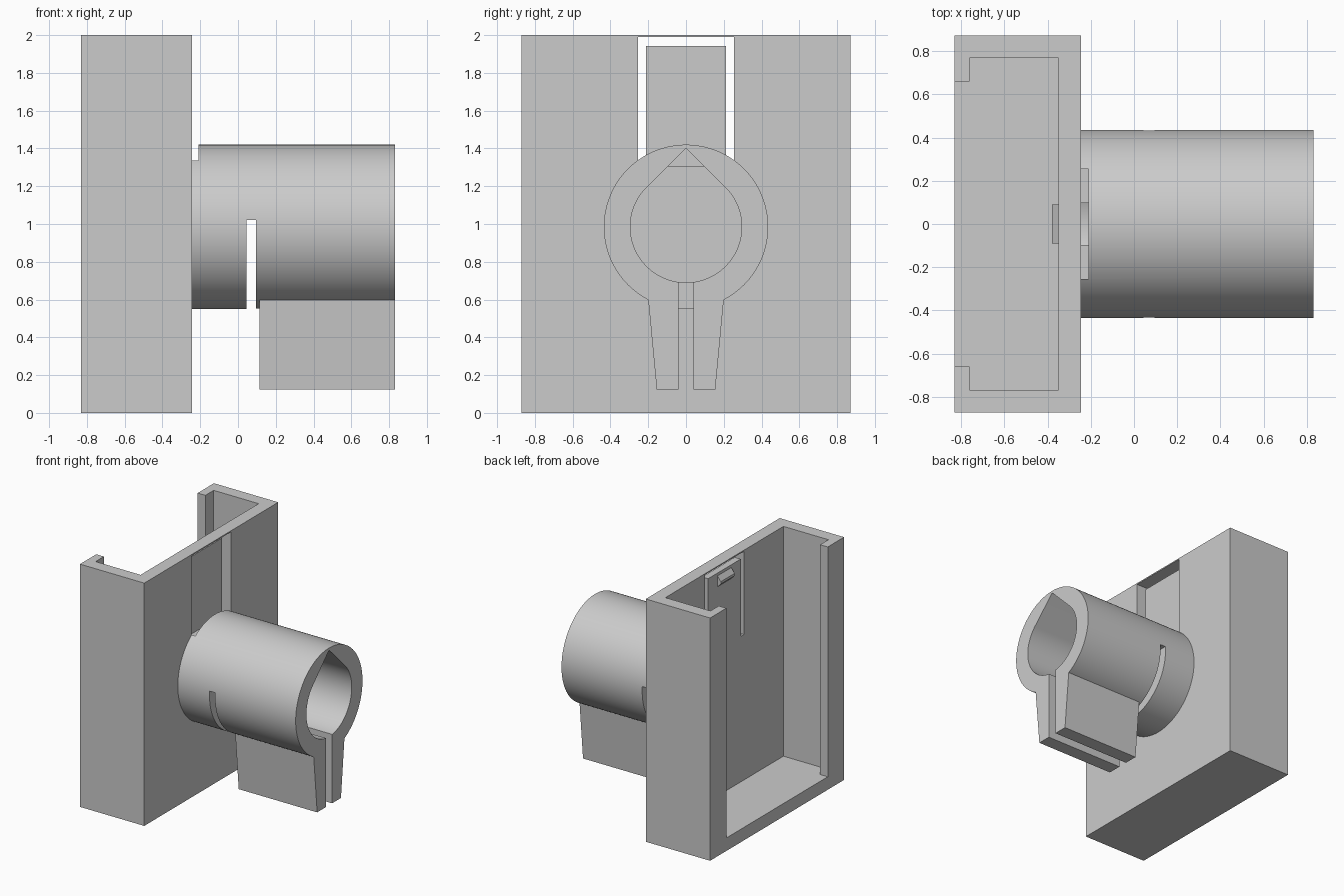
import bpy, bmesh, math

if "Cube" in bpy.data.objects:
    bpy.data.objects.remove(bpy.data.objects["Cube"])

grey = bpy.data.materials.new("grey plastic")
grey.diffuse_color = (0.6, 0.6, 0.6, 1)
grey.use_nodes = True
grey.node_tree.nodes["Principled BSDF"].inputs["Base Color"].default_value = grey.diffuse_color


def prism(name, profile, axis, a, b):
    """Extrude a closed 2D profile along x (profile = y,z), y (x,z) or z (x,y)."""
    place = {"x": lambda p, t: (t, p[0], p[1]),
             "y": lambda p, t: (p[0], t, p[1]),
             "z": lambda p, t: (p[0], p[1], t)}[axis]
    bm = bmesh.new()
    low = [bm.verts.new(place(p, a)) for p in profile]
    high = [bm.verts.new(place(p, b)) for p in profile]
    n = len(profile)
    bm.faces.new(low)
    bm.faces.new(high)
    for i in range(n):
        j = (i + 1) % n
        bm.faces.new((low[i], low[j], high[j], high[i]))
    bmesh.ops.recalc_face_normals(bm, faces=bm.faces)
    mesh = bpy.data.meshes.new(name)
    bm.to_mesh(mesh)
    bm.free()
    mesh.materials.append(grey)
    ob = bpy.data.objects.new(name, mesh)
    bpy.context.collection.objects.link(ob)
    return ob


def box(name, x0, x1, y0, y1, z0, z1):
    return prism(name, [(x0, y0), (x1, y0), (x1, y1), (x0, y1)], "z", z0, z1)


def arc(r, start, end, n):
    """Points around the tube axis, angles in degrees."""
    angles = [math.radians(start + (end - start) * i / n) for i in range(n + 1)]
    return [(r * math.cos(t), AXIS + r * math.sin(t)) for t in angles]


def combine(target, other, operation):
    mod = target.modifiers.new("combine", "BOOLEAN")
    mod.operation = operation
    mod.solver = "EXACT"
    mod.object = other
    bpy.context.view_layer.objects.active = target
    bpy.ops.object.modifier_apply(modifier=mod.name)
    bpy.data.objects.remove(other)


AXIS = 0.985           # height of the tube axis
BACK, FACE, INNER, END = -0.83, -0.244, -0.35, 0.83

# Slide-on bracket: box with a T-shaped cavity, open at the top and back
bracket = box("clamp_bracket", BACK, FACE, -0.872, 0.872, 0, 2)
half = [(INNER, 0.768), (-0.76, 0.768), (-0.76, 0.66), (BACK - 0.1, 0.66)]
cavity = half + [(x, -y) for x, y in reversed(half)]
combine(bracket, prism("cavity", cavity, "z", 0.107, 2.2), "DIFFERENCE")

# Tube and the tapered clamp ears below it
tube = prism("tube", arc(0.435, 0, 360, 128)[:-1], "x", FACE - 0.03, END)
ears = prism("ears", [(-0.155, 0.125), (0.155, 0.125), (0.2, 0.6), (0.2, 0.8),
                      (-0.2, 0.8), (-0.2, 0.6)], "x", 0.115, END)
combine(tube, ears, "UNION")
combine(bracket, tube, "UNION")

# Teardrop bore
bore = arc(0.295, 135, 405, 96) + [(0, AXIS + 0.295 * math.sqrt(2))]
combine(bracket, prism("bore", bore, "x", FACE, END + 0.1), "DIFFERENCE")

# Clamp slit along the bottom and relief slot across the tube
combine(bracket, box("slit", 0.045, END + 0.1, -0.04, 0.04, 0.05, 0.8), "DIFFERENCE")
combine(bracket, box("relief", 0.045, 0.095, -0.6, 0.6, 0.4, 1.02), "DIFFERENCE")

# Spring tab: recessed in front, freed by a U-shaped slot through the wall
combine(bracket, box("recess", -0.295, -0.21, -0.255, 0.255, 1.305, 1.99), "DIFFERENCE")
slot = [(-0.255, 1.305), (-0.213, 1.305), (-0.213, 1.943), (0.213, 1.943),
        (0.213, 1.305), (0.255, 1.305), (0.255, 1.99), (-0.255, 1.99)]
combine(bracket, prism("slot", slot, "x", -0.45, -0.28), "DIFFERENCE")

# Wedge-shaped catch on the inside of the tab
catch = [(INNER + 0.02, 1.92), (INNER, 1.92), (-0.38, 1.88), (-0.38, 1.86),
         (INNER, 1.83), (INNER + 0.02, 1.83)]
combine(bracket, prism("catch", catch, "y", -0.09, 0.09), "UNION")

bpy.ops.object.select_all(action="DESELECT")
bracket.select_set(True)
bpy.context.view_layer.objects.active = bracket
bpy.ops.object.shade_smooth_by_angle(angle=math.radians(20))
